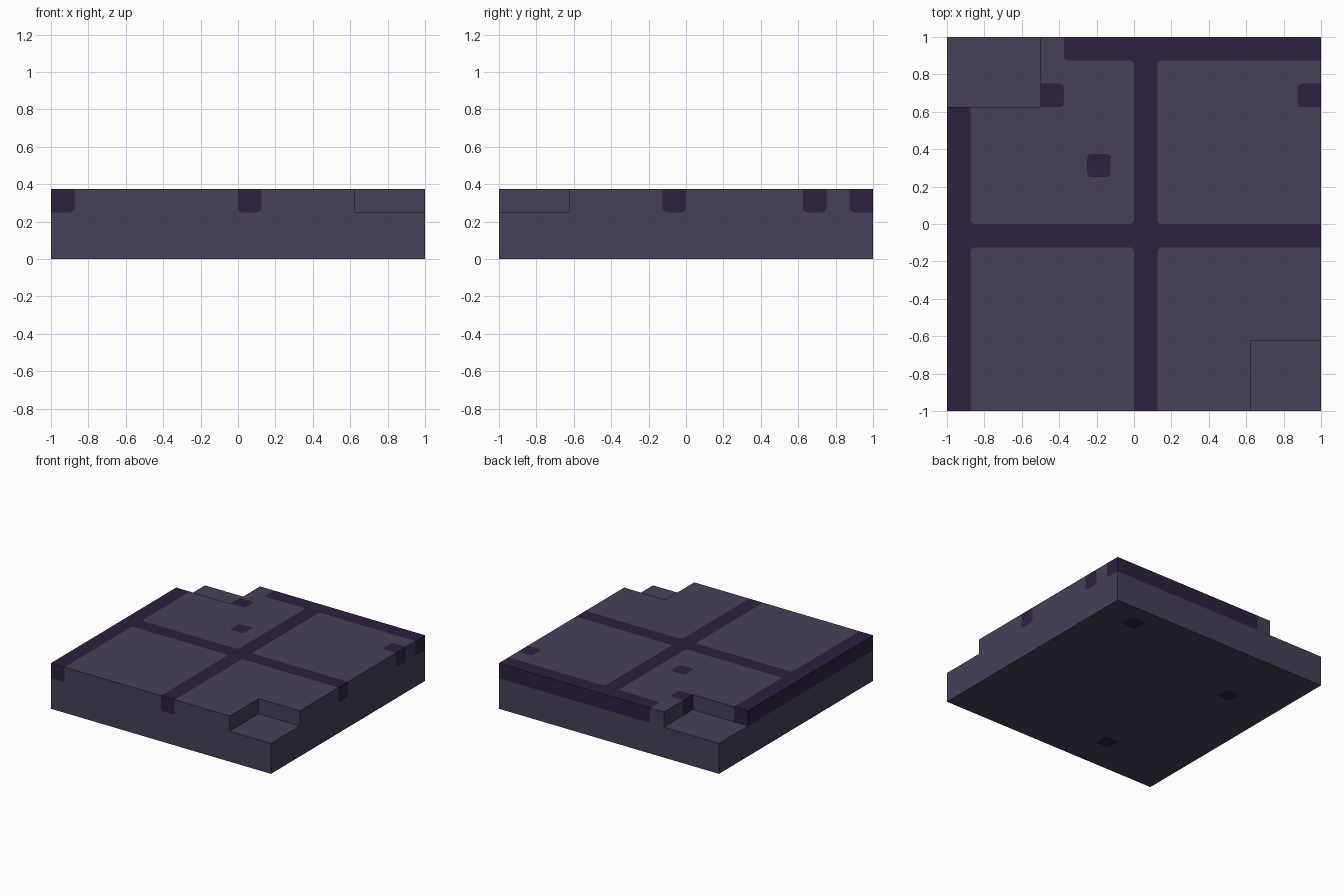
import bpy, bmesh, math
from mathutils import Vector

if "Cube" in bpy.data.objects:
    bpy.data.objects.remove(bpy.data.objects["Cube"])

# The slab is laid out on a 16 x 16 x 3 grid of cells
CELL = 0.125
RADIUS = 0.024
SIZE = (16, 16, 3)


def material(name, rgb):
    m = bpy.data.materials.new(name)
    m.diffuse_color = (*rgb, 1.0)
    m.use_nodes = True
    m.node_tree.nodes["Principled BSDF"].inputs["Base Color"].default_value = m.diffuse_color
    return m


def solid(c):
    i, j, k = c
    if not all(0 <= c[n] < SIZE[n] for n in range(3)):
        return False
    back_notch = i < 4 and j >= 13
    front_notch = i >= 13 and j < 3
    return not (k == 2 and (back_notch or front_notch))


def dark(c):
    i, j, k = c
    if k == 2:   # mortar lines and pits in the upper layer
        return (i in (0, 8) or j == 7 or (j == 15 and i >= 5)
                or (i, j) in ((4, 13), (15, 13), (6, 10)))
    return k == 0 and (i, j) in ((13, 14), (3, 11), (5, 2))  # pits underneath


def step(c, axis, amount):
    c = list(c)
    c[axis] += amount
    return tuple(c)


bm = bmesh.new()


def add_face(points, flip, is_dark):
    f = bm.faces.new([bm.verts.new(p) for p in (points[::-1] if flip else points)])
    f.material_index = int(is_dark)


def cell_face(c, axis, sign):
    """One exposed cell side, its corners rounded where the colour turns."""
    u, v = (axis + 1) % 3, (axis + 2) % 3
    own = dark(c)

    def other(d):   # neighbour on the same plane with the other colour
        return solid(d) and not solid(step(d, axis, sign)) and dark(d) != own

    def point(a, b):
        p = Vector((c[0] - 8, c[1] - 8, c[2])) * CELL
        p[u] += a
        p[v] += b
        p[axis] += CELL if sign > 0 else 0
        return p

    outline = []
    for n, (su, sv) in enumerate(((-1, -1), (1, -1), (1, 1), (-1, 1))):
        a, b = CELL * (su + 1) / 2, CELL * (sv + 1) / 2
        cu, cv = step(c, u, su), step(c, v, sv)
        if other(cu) and other(cv) and other(step(cu, v, sv)):
            ca, cb = a - su * RADIUS, b - sv * RADIUS
            arc = []
            for s in range(5):
                t = math.pi + n * math.pi / 2 + s * math.pi / 8
                arc.append(point(ca + RADIUS * math.cos(t), cb + RADIUS * math.sin(t)))
            outline += arc
            for p, q in zip(arc, arc[1:]):
                add_face([point(a, b), q, p], sign < 0, not own)
        else:
            outline.append(point(a, b))
    add_face(outline, sign < 0, own)


# Emit every exposed side
for i in range(SIZE[0]):
    for j in range(SIZE[1]):
        for k in range(SIZE[2]):
            if solid((i, j, k)):
                for axis in range(3):
                    for sign in (-1, 1):
                        if not solid(step((i, j, k), axis, sign)):
                            cell_face((i, j, k), axis, sign)

bmesh.ops.remove_doubles(bm, verts=bm.verts, dist=1e-5)
mesh = bpy.data.meshes.new("stone_slab")
bm.to_mesh(mesh)
bm.free()
mesh.materials.append(material("slate purple stone", (0.061, 0.051, 0.095)))
mesh.materials.append(material("dark purple mortar", (0.026, 0.015, 0.051)))
slab = bpy.data.objects.new("stone_slab", mesh)
bpy.context.collection.objects.link(slab)
